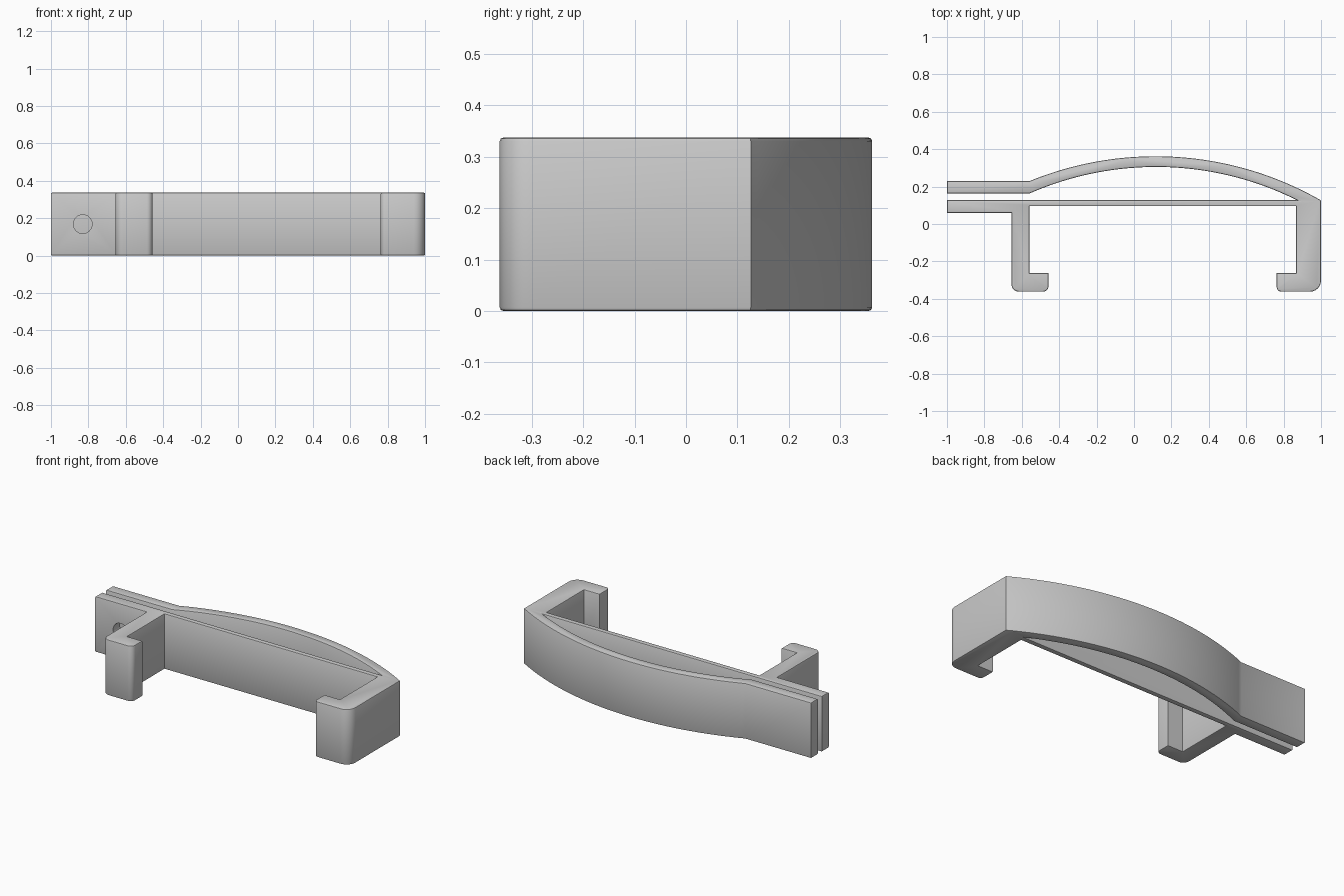
import bpy, bmesh, math
from mathutils import Vector

if "Cube" in bpy.data.objects:
    bpy.data.objects.remove(bpy.data.objects["Cube"], do_unlink=True)

HEIGHT = 0.337
RIM = 0.007


def arc(a, m, b, n):
    """Points on the circle through a, m and b, running from a to b."""
    a, m, b = Vector(a), Vector(m), Vector(b)
    d = 2 * (a.x * (m.y - b.y) + m.x * (b.y - a.y) + b.x * (a.y - m.y))
    sa, sm, sb = a.dot(a), m.dot(m), b.dot(b)
    c = Vector(((sa * (m.y - b.y) + sm * (b.y - a.y) + sb * (a.y - m.y)) / d,
                (sa * (b.x - m.x) + sm * (a.x - b.x) + sb * (m.x - a.x)) / d))
    r = (a - c).length
    t0 = math.atan2(a.y - c.y, a.x - c.x)
    t1 = math.atan2(b.y - c.y, b.x - c.x)
    angles = [t0 + (t1 - t0) * i / n for i in range(n + 1)]
    return [(c.x + r * math.cos(t), c.y + r * math.sin(t)) for t in angles]


def rounded(x, y, r, side, n=6):
    """Fillet of a lower corner; side -1 is the left corner, 1 the right."""
    start = math.pi if side < 0 else 1.5 * math.pi
    cx, cy = x - side * r, y + r
    angles = [start + 0.5 * math.pi * i / n for i in range(n + 1)]
    return [(cx + r * math.cos(t), cy + r * math.sin(t)) for t in angles]


# Outline: front tab, left hook, flat strip, right hook, bow, rear tab
outline = [(-1, 0.06), (-0.655, 0.06)]
outline += rounded(-0.655, -0.362, 0.04, -1) + rounded(-0.457, -0.362, 0.03, 1)
outline += [(-0.457, -0.262), (-0.559, -0.262), (-0.559, 0.095),
            (0.867, 0.095), (0.867, -0.262), (0.763, -0.262)]
outline += rounded(0.763, -0.362, 0.025, -1) + rounded(1, -0.362, 0.06, 1)
outline += arc((1, 0.126), (0.11, 0.362), (-0.557, 0.23), 48)
outline += [(-1, 0.23), (-1, 0.164)]
outline += arc((-0.557, 0.164), (0.11, 0.305), (0.872, 0.127), 48)
outline += [(-1, 0.127)]

# Extrude the outline and soften the upper and lower rims
bm = bmesh.new()
base = bm.faces.new([bm.verts.new((x, y, 0)) for x, y in outline])
top = bmesh.ops.extrude_face_region(bm, geom=[base], use_keep_orig=True)["geom"]
bmesh.ops.translate(bm, vec=(0, 0, HEIGHT),
                    verts=[g for g in top if isinstance(g, bmesh.types.BMVert)])
bmesh.ops.recalc_face_normals(bm, faces=bm.faces)
rims = [e for e in bm.edges if abs(e.verts[0].co.z - e.verts[1].co.z) < 0.001]
bmesh.ops.bevel(bm, geom=rims, offset=RIM, segments=2, profile=0.5,
                affect='EDGES', clamp_overlap=False)
mesh = bpy.data.meshes.new("clip_body")
bm.to_mesh(mesh)
bm.free()
body = bpy.data.objects.new("clip_body", mesh)
bpy.context.collection.objects.link(body)

# Round screw hole through the front tab
bpy.ops.mesh.primitive_cylinder_add(vertices=32, radius=0.05, depth=0.14,
                                    location=(-0.83, 0.075, HEIGHT / 2),
                                    rotation=(math.pi / 2, 0, 0))
cutter = bpy.context.object
cutter.name = "hole_cutter"
cutter.hide_render = True
hole = body.modifiers.new("hole", 'BOOLEAN')
hole.operation = 'DIFFERENCE'
hole.solver = 'EXACT'
hole.object = cutter
bpy.ops.object.select_all(action='DESELECT')
body.select_set(True)
bpy.context.view_layer.objects.active = body
bpy.ops.object.modifier_apply(modifier="hole")
bpy.data.objects.remove(cutter, do_unlink=True)

# Plain grey plastic
grey = bpy.data.materials.new("grey_plastic")
grey.use_nodes = True
colour = (0.6, 0.6, 0.6, 1)
grey.diffuse_color = colour
grey.node_tree.nodes["Principled BSDF"].inputs["Base Color"].default_value = colour
body.data.materials.clear()
body.data.materials.append(grey)
bpy.ops.object.shade_smooth_by_angle(angle=math.radians(30))
